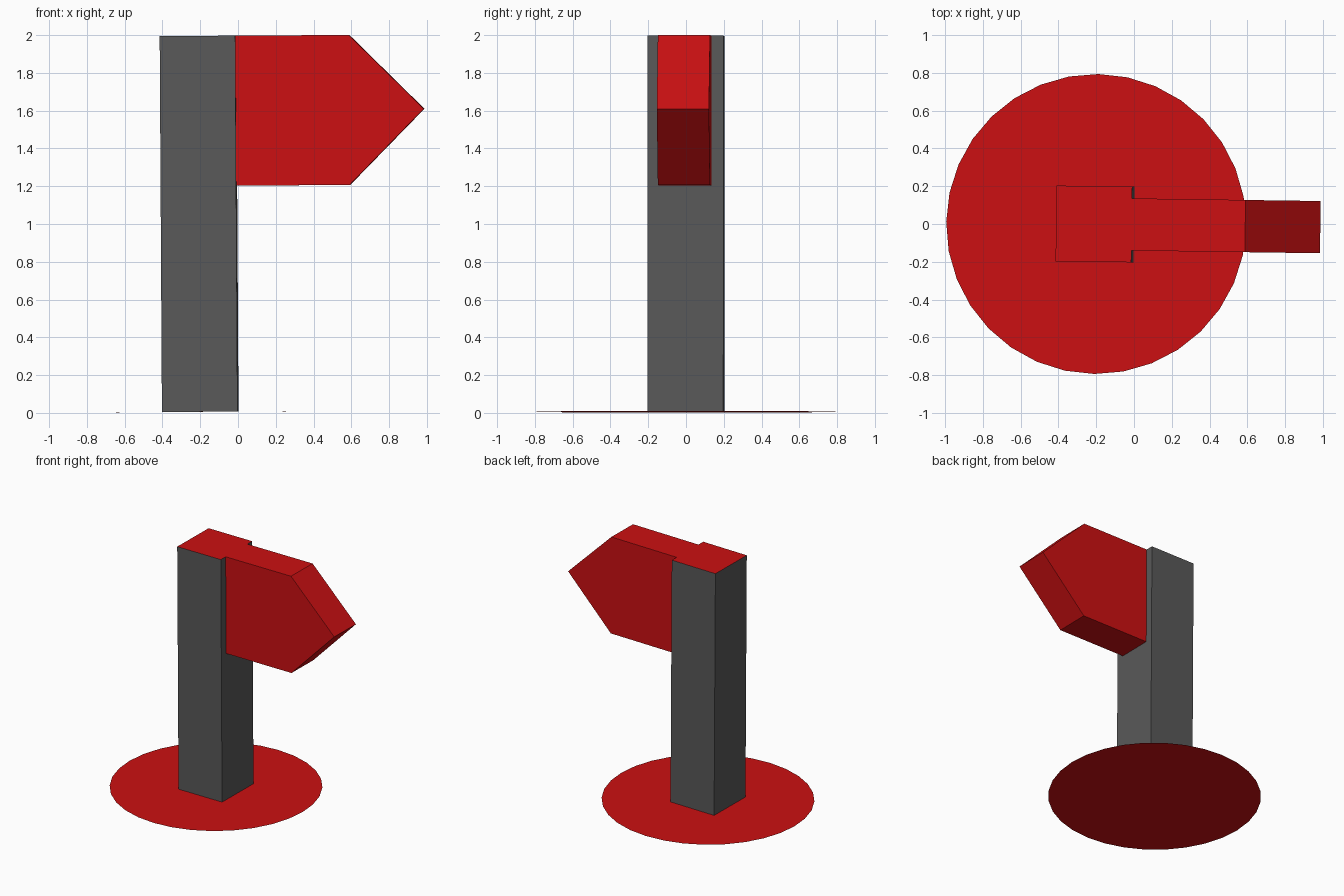
import bpy, bmesh
from mathutils import Matrix

if "Cube" in bpy.data.objects:
    bpy.data.objects.remove(bpy.data.objects["Cube"])

# The whole signpost leans and turns very slightly
POSE = (Matrix.Translation((-0.2, 0, 0.006))
        @ Matrix.Rotation(-0.014, 4, 'Z') @ Matrix.Rotation(-0.006, 4, 'Y'))


def material(name, color):
    mat = bpy.data.materials.new(name)
    mat.diffuse_color = color
    mat.use_nodes = True
    mat.node_tree.nodes["Principled BSDF"].inputs["Base Color"].default_value = mat.diffuse_color
    return mat


RED = material("red_paint", (0.6, 0.005, 0.006, 1))
GREY = material("dark_grey", (0.1, 0.1, 0.1, 1))


def finish(name, bm, *mats):
    bm.transform(POSE)
    mesh = bpy.data.meshes.new(name)
    bm.to_mesh(mesh)
    bm.free()
    for mat in mats:
        mesh.materials.append(mat)
    bpy.context.collection.objects.link(bpy.data.objects.new(name, mesh))


# Flat round base
bm = bmesh.new()
bmesh.ops.create_circle(bm, cap_ends=True, segments=32, radius=0.793)
finish("base_disc", bm, RED)

# Square post: grey sides, red top, open where it meets the base
bm = bmesh.new()
bmesh.ops.create_cube(bm, size=1, matrix=Matrix.Translation((0, 0, 0.995))
                      @ Matrix.Diagonal((0.4, 0.4, 1.99, 1)))
bm.normal_update()
for face in list(bm.faces):
    if face.normal.z > 0.9:
        face.material_index = 1
    elif face.normal.z < -0.9:
        bm.faces.remove(face)
finish("post", bm, GREY, RED)

# Pointed sign board: arrow profile extruded through its thickness
profile = [(0.2, 1.196), (0.8, 1.196), (1.195, 1.597), (0.8, 1.99), (0.2, 1.99)]
bm = bmesh.new()
front = bm.faces.new([bm.verts.new((x, -0.138, z)) for x, z in profile])
ext = bmesh.ops.extrude_face_region(bm, geom=[front], use_keep_orig=True)
bmesh.ops.translate(bm, vec=(0, 0.276, 0),
                    verts=[v for v in ext["geom"] if isinstance(v, bmesh.types.BMVert)])
bmesh.ops.recalc_face_normals(bm, faces=bm.faces)
# The end against the post is left open
for face in [f for f in bm.faces if all(v.co.x < 0.21 for v in f.verts)]:
    bm.faces.remove(face)
finish("arrow_sign", bm, RED)
